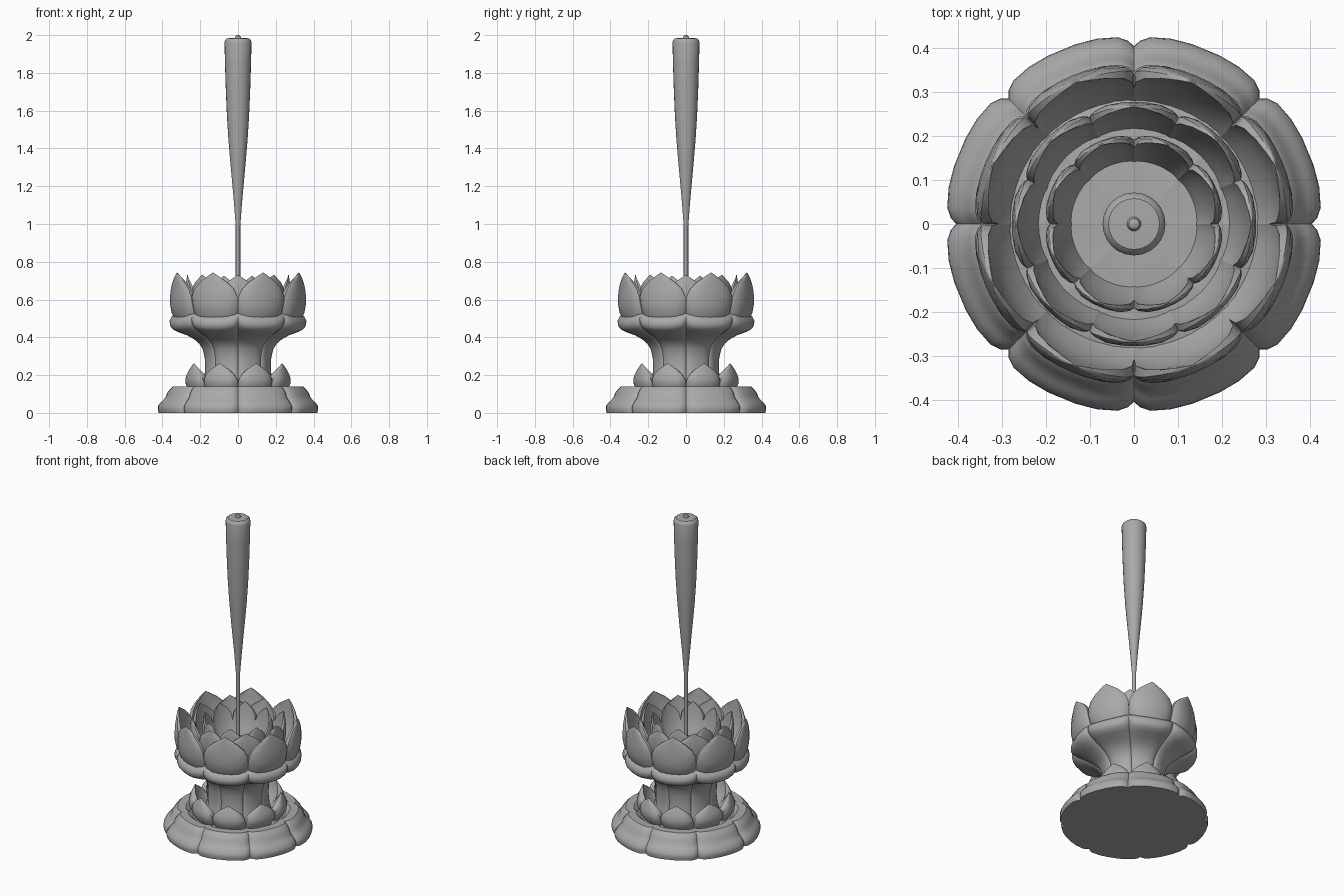
import bpy, bmesh, math

if "Cube" in bpy.data.objects:
    bpy.data.objects.remove(bpy.data.objects["Cube"])

LOBES = 8
HALF = math.pi / LOBES
US = (-1, -0.92, -0.78, -0.5, -0.2, 0.2, 0.5, 0.78, 0.92)

grey = bpy.data.materials.new("dark_grey")
grey.diffuse_color = (0.4, 0.4, 0.4, 1)
grey.use_nodes = True
grey.node_tree.nodes["Principled BSDF"].inputs["Base Color"].default_value = grey.diffuse_color


def finish(name, bm, angle=35):
    bmesh.ops.remove_doubles(bm, verts=bm.verts, dist=1e-5)
    bmesh.ops.recalc_face_normals(bm, faces=bm.faces)
    me = bpy.data.meshes.new(name)
    bm.to_mesh(me)
    bm.free()
    me.materials.append(grey)
    ob = bpy.data.objects.new(name, me)
    bpy.context.collection.objects.link(ob)
    bpy.ops.object.select_all(action='DESELECT')
    ob.select_set(True)
    bpy.context.view_layer.objects.active = ob
    bpy.ops.object.shade_smooth_by_angle(angle=math.radians(angle))
    return ob


def polar(bm, r, a, z):
    return bm.verts.new((r * math.cos(a), r * math.sin(a), z))


def spin(name, profile, angles, scale=None, lift=None):
    """Sweep an (r, z) profile round z; scale gives the lobed outline."""
    bm = bmesh.new()
    rings = [[polar(bm, r * (scale[i] if scale else 1), a,
                    z + (lift[i] * max(0, r - .25) / .1 if lift else 0))
              for i, a in enumerate(angles)] for r, z in profile]
    n = len(angles)
    for lo, hi in zip(rings, rings[1:]):
        for i in range(n):
            j = (i + 1) % n
            bm.faces.new((lo[i], lo[j], hi[j], hi[i]))
    bm.faces.new(rings[0][::-1])
    bm.faces.new(rings[-1])
    return finish(name, bm)


def lobed(name, profile, depth, droop=0):
    """Eight-lobed sweep; droop raises the notches above the lobe centres."""
    angles, scale, lift = [], [], []
    for k in range(LOBES):
        for u in US:
            angles.append((2 * k + 1 + u) * HALF)
            scale.append(1 - depth * abs(u) ** 8)
            lift.append(droop * abs(u) ** 3)
    return spin(name, profile, angles, scale, lift)


def petal_ring(name, rows, offset, notch=0.03):
    """Ring of solid petals; rows are (z, width, outer r, inner r)."""
    bm = bmesh.new()
    us = [-1, -0.88, -0.6, -0.25, 0, 0.25, 0.6, 0.88, 1]
    for k in range(LOBES):
        c = (2 * k + offset) * HALF
        out, inn = [], []
        for z, w, ro, ri in rows:
            dip = [notch * ro * abs(u) ** 8 * w * 0.5 for u in us]
            out.append([polar(bm, ri + (ro - ri) * (1 - 0.35 * abs(u) ** 5) - d,
                              c + u * w * HALF, z) for u, d in zip(us, dip)])
            inn.append([polar(bm, ri - d, c + u * w * HALF, z)
                        for u, d in zip(us, dip)])
        for grid in (out, inn):
            for lo, hi in zip(grid, grid[1:]):
                for i in range(len(us) - 1):
                    bm.faces.new((lo[i], lo[i + 1], hi[i + 1], hi[i]))
        for j in range(len(rows) - 1):
            for e in (0, -1):
                bm.faces.new((out[j][e], out[j + 1][e], inn[j + 1][e], inn[j][e]))
        for j in (0, -1):
            for i in range(len(us) - 1):
                bm.faces.new((out[j][i], out[j][i + 1], inn[j][i + 1], inn[j][i]))
    return finish(name, bm, 40)


# Stepped, lobed foot
lobed("base", [(.425, 0), (.43, .02), (.428, .038), (.412, .058), (.402, .068),
               (.388, .082), (.38, .105), (.365, .125), (.348, .14), (.30, .14),
               (.275, .12), (.05, .12)], .06)

# Waisted stalk with flared, rolled lip
lobed("stalk", [(.20, .11), (.182, .17), (.176, .23), (.178, .29), (.188, .335),
                (.206, .365), (.235, .39), (.275, .41), (.32, .425), (.35, .438),
                (.364, .455), (.366, .475), (.358, .495), (.34, .512), (.26, .53),
                (.05, .53)], .05, .02)

# Small petals around the foot of the stalk
petal_ring("lower_petals", [(.12, 1, .265, .18), (.15, 1, .282, .205),
                            (.18, .95, .284, .228), (.205, .8, .278, .238),
                            (.23, .52, .268, .246), (.25, .2, .260, .250),
                            (.262, .02, .254, .251)], 1)

# Three staggered rows of petals in the cup
petal_ring("outer_petals", [(.50, 1, .342, .262), (.53, 1, .358, .285),
                            (.575, 1, .366, .312), (.62, .97, .366, .328),
                            (.66, .82, .363, .336), (.695, .54, .358, .340),
                            (.72, .26, .355, .343), (.742, .02, .350, .347)], 1)
petal_ring("middle_petals", [(.52, 1, .255, .212), (.57, 1, .272, .235),
                             (.62, 1, .278, .249), (.66, .90, .278, .255),
                             (.69, .60, .275, .260), (.715, .24, .271, .264),
                             (.73, .02, .269, .266)], 0)
petal_ring("inner_petals", [(.52, 1, .18, .14), (.57, 1, .197, .160),
                            (.62, 1, .204, .177), (.66, .90, .204, .184),
                            (.69, .60, .202, .189), (.712, .24, .199, .192),
                            (.725, .02, .197, .194)], 1)

# Thin stem swelling into a tall tapered head, with a small knob on top
round24 = [i * math.tau / 24 for i in range(24)]
spin("stem_and_head", [(.012, .52), (.012, .99), (.015, 1.03), (.022, 1.12),
                       (.031, 1.22), (.041, 1.33), (.051, 1.45), (.059, 1.58),
                       (.065, 1.72), (.069, 1.85), (.0715, 1.96), (.068, 1.974),
                       (.058, 1.983), (.018, 1.985)], round24)
spin("top_knob", [(.016, 1.98), (.016, 1.988), (.012, 1.996), (.004, 2.0)],
     round24)
